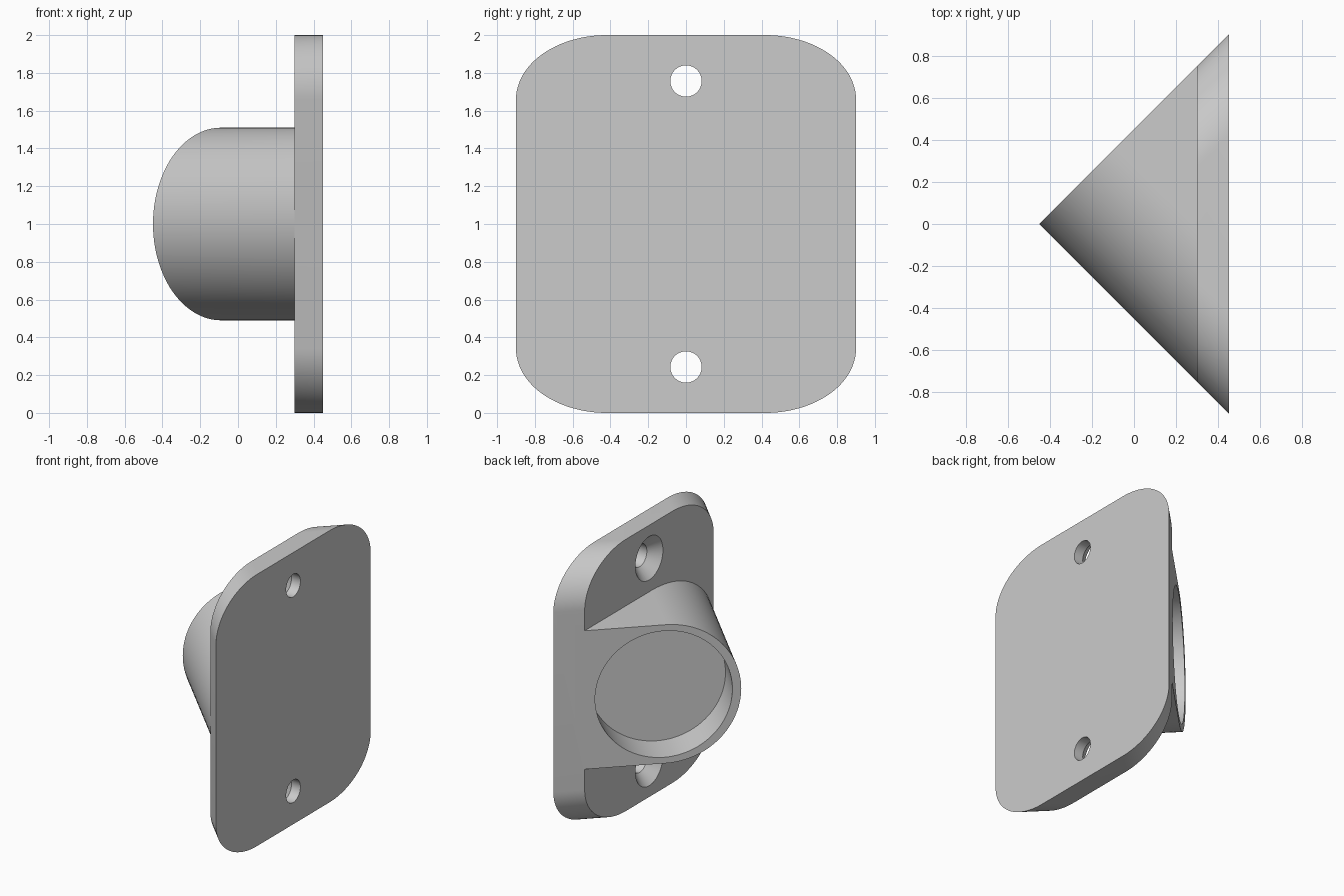
import bpy, bmesh, math
from mathutils import Vector

cube = bpy.data.objects.get("Cube")
if cube:
    bpy.data.objects.remove(cube, do_unlink=True)

R2 = math.sqrt(2)
MID = 1.0                                  # height of the centre line
ALONG = Vector((1, 1, 0)) / R2             # along the slanted face
INWARD = Vector((1, -1, 0)) / R2           # into the slanted face
APEX = Vector((-0.45, 0, 0))


def on_face(t, z, depth=0.0):
    """Point on the slanted face, t measured from the apex edge."""
    return APEX + ALONG * t + INWARD * depth + Vector((0, 0, z))


def make_object(name, build):
    bm = bmesh.new()
    build(bm)
    bmesh.ops.recalc_face_normals(bm, faces=bm.faces)
    mesh = bpy.data.meshes.new(name)
    bm.to_mesh(mesh)
    bm.free()
    obj = bpy.data.objects.new(name, mesh)
    bpy.context.scene.collection.objects.link(obj)
    return obj


def loft(rings):
    """Closed solid through a list of equal-length rings of points."""
    def build(bm):
        loops = [[bm.verts.new(p) for p in ring] for ring in rings]
        n = len(loops[0])
        for a, b in zip(loops, loops[1:]):
            for i in range(n):
                j = (i + 1) % n
                bm.faces.new((a[i], a[j], b[j], b[i]))
        bm.faces.new(loops[0])
        bm.faces.new(loops[-1])
    return build


def boolean(target, tool, operation):
    mod = target.modifiers.new(operation, 'BOOLEAN')
    mod.operation, mod.solver, mod.object = operation, 'EXACT', tool
    bpy.context.view_layer.update()
    graph = bpy.context.evaluated_depsgraph_get()
    mesh = bpy.data.meshes.new_from_object(target.evaluated_get(graph))
    target.modifiers.clear()
    target.data = mesh
    bpy.data.objects.remove(tool, do_unlink=True)


# Plate: both ends bevelled at 45 degrees, corners rounded square to the bevels
def plate_ring(x, half, radius=0.34, steps=24):
    points = []
    for k, (sy, sz) in enumerate(((1, 1), (-1, 1), (-1, -1), (1, -1))):
        for i in range(steps + 1):
            a = math.pi / 2 * (k + i / steps)
            points.append(Vector((x,
                                  sy * (half - radius * R2) + radius * R2 * math.cos(a),
                                  MID + sz * (1 - radius) + radius * math.sin(a))))
    return points


body = make_object("mounting_plate", loft([plate_ring(0.30, 0.75), plate_ring(0.45, 0.90)]))


# Boss: half-round nose running back into the plate
def build_boss(bm, radius=0.51, steps=48):
    end = 0.85 * R2
    arc = [(radius - radius * math.sin(math.pi * i / steps),
            MID - radius * math.cos(math.pi * i / steps)) for i in range(steps + 1)]
    front = [bm.verts.new(on_face(t, z)) for t, z in arc]
    back = [bm.verts.new(on_face(t, z, end - t)) for t, z in arc]
    low, high = (bm.verts.new(on_face(end, MID + s * radius)) for s in (-1, 1))
    for i in range(steps):
        bm.faces.new((front[i], front[i + 1], back[i + 1], back[i]))
    bm.faces.new((low, front[0], back[0]))
    bm.faces.new((high, front[-1], back[-1]))
    bm.faces.new([low] + front + [high])
    bm.faces.new([low] + back + [high])


boolean(body, make_object("boss", build_boss), 'UNION')


# Round recess in the slanted face
def circle(place, radius, steps):
    return [place(radius * math.cos(2 * math.pi * i / steps),
                  radius * math.sin(2 * math.pi * i / steps)) for i in range(steps)]


recess = [circle(lambda u, v: on_face(0.525 + u, MID + v, depth), 0.465, 96)
          for depth in (-0.1, 0.265)]
boolean(body, make_object("recess_cutter", loft(recess)), 'DIFFERENCE')

# Countersunk screw holes
for side in (-1, 1):
    rings = [circle(lambda u, v: Vector((x, u, MID + side * 0.757 + v)), r, 48)
             for x, r in ((0.28, 0.16), (0.30, 0.16), (0.377, 0.083), (0.5, 0.083))]
    boolean(body, make_object("screw_hole_cutter", loft(rings)), 'DIFFERENCE')

# Merge coplanar pieces
bm = bmesh.new()
bm.from_mesh(body.data)
bmesh.ops.remove_doubles(bm, verts=bm.verts, dist=0.0002)
bmesh.ops.dissolve_limit(bm, angle_limit=0.005, verts=bm.verts, edges=bm.edges)
bm.to_mesh(body.data)
bm.free()

# Colour and shading
grey = bpy.data.materials.new("plain_grey")
grey.use_nodes = True
colour = (0.6, 0.6, 0.6, 1)
grey.diffuse_color = colour
grey.node_tree.nodes["Principled BSDF"].inputs["Base Color"].default_value = colour
body.data.materials.clear()
body.data.materials.append(grey)
body.name = "angled_wall_bracket"

bpy.ops.object.select_all(action='DESELECT')
body.select_set(True)
bpy.context.view_layer.objects.active = body
bpy.ops.object.shade_smooth_by_angle(angle=math.radians(30))
